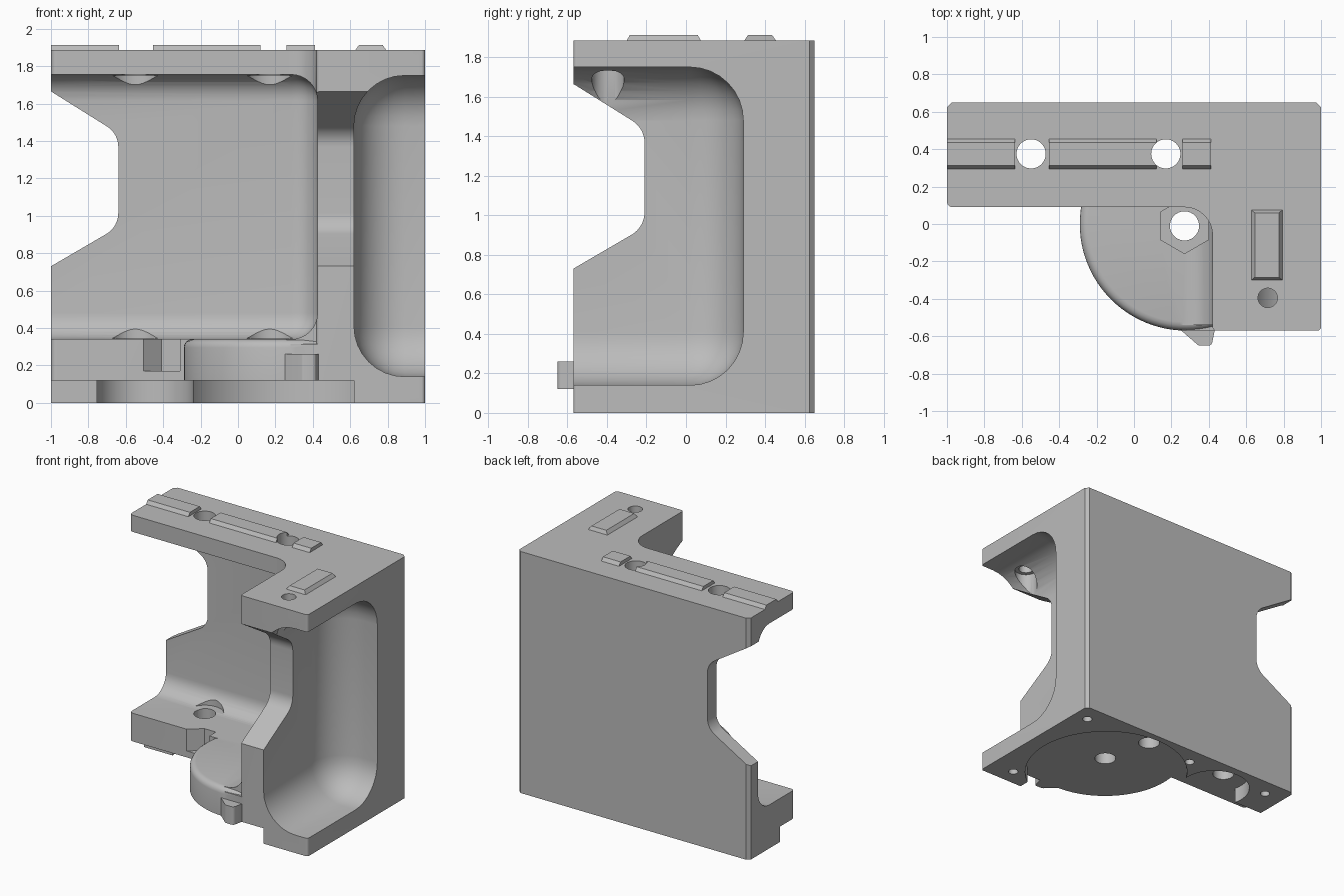
import bpy, bmesh, math
from mathutils import Vector, Matrix

if "Cube" in bpy.data.objects:
    bpy.data.objects.remove(bpy.data.objects["Cube"])

grey = bpy.data.materials.new("light_grey_plastic")
grey.use_nodes = True
colour = (0.5, 0.5, 0.5, 1)
grey.diffuse_color = colour
grey.node_tree.nodes["Principled BSDF"].inputs["Base Color"].default_value = colour


def make(name, bm):
    bmesh.ops.recalc_face_normals(bm, faces=bm.faces)
    mesh = bpy.data.meshes.new(name)
    bm.to_mesh(mesh)
    bm.free()
    mesh.materials.append(grey)
    ob = bpy.data.objects.new(name, mesh)
    bpy.context.collection.objects.link(ob)
    return ob


def rounded(corners, steps=8):
    """Outline from (u, v, radius) corners, each rounded by a true arc."""
    out = []
    for i, (u, v, r) in enumerate(corners):
        p = Vector((u, v))
        if not r:
            out.append(p)
            continue
        a = (Vector(corners[i - 1][:2]) - p).normalized()
        b = (Vector(corners[(i + 1) % len(corners)][:2]) - p).normalized()
        half = a.angle(b) / 2
        centre = p + (a + b).normalized() * r / math.sin(half)
        start = p + a * r / math.tan(half) - centre
        end = p + b * r / math.tan(half) - centre
        turn = math.atan2(start.x * end.y - start.y * end.x, start.dot(end))
        for k in range(steps + 1):
            out.append(centre + Matrix.Rotation(turn * k / steps, 2) @ start)
    return out


def prism(name, outline, low, high, axis="z"):
    """Extrude an outline along an axis: z uses (x, y), y uses (x, z), x uses (y, z)."""
    place = {"z": lambda p, h: (p[0], p[1], h),
             "y": lambda p, h: (p[0], h, p[1]),
             "x": lambda p, h: (h, p[0], p[1])}[axis]
    bm = bmesh.new()
    a = [bm.verts.new(place(p, low)) for p in outline]
    b = [bm.verts.new(place(p, high)) for p in outline]
    bm.faces.new(a)
    bm.faces.new(b)
    for i in range(len(a)):
        bm.faces.new((a[i - 1], a[i], b[i], b[i - 1]))
    return make(name, bm)


def cylinder(name, x, y, r, low, high, sides=40, turn=0.0):
    ring = [(x + r * math.cos(turn + math.tau * k / sides),
             y + r * math.sin(turn + math.tau * k / sides)) for k in range(sides)]
    return prism(name, ring, low, high)


def box(name, x, y, z, bevel=0.0):
    bm = bmesh.new()
    bmesh.ops.create_cube(bm, size=1)
    for v in bm.verts:
        v.co = [lim[0] if c < 0 else lim[1] for c, lim in zip(v.co, (x, y, z))]
    if bevel:
        bmesh.ops.bevel(bm, geom=bm.edges[:], offset=bevel, segments=8,
                        profile=0.5, affect="EDGES")
    return make(name, bm)


def combine(body, tool, operation="DIFFERENCE"):
    mod = body.modifiers.new("join", "BOOLEAN")
    mod.operation = operation
    mod.solver = "EXACT"
    mod.object = tool
    bpy.context.view_layer.objects.active = body
    bpy.ops.object.modifier_apply(modifier=mod.name)
    bpy.data.objects.remove(tool)


TOP, FLOOR, RECESS = 1.885, 0.34, 0.12
CX, CY, R = 0.28, 0.0, 0.57

# L-shaped block
body = prism("bracket_body", rounded([
    (-1, 0.09, 0.03), (0.42, 0.09, 0.15), (0.42, -0.57, 0.02), (1, -0.57, 0.02),
    (1, 0.625, 0), (0.975, 0.65, 0), (-0.975, 0.65, 0), (-1, 0.625, 0)]), 0, TOP)

# Round foot disc with softened upper rim, and stock for the floor fillet
disc = cylinder("foot_disc", CX, CY, R, 0.06, FLOOR, 96)
bm = bmesh.new()
bm.from_mesh(disc.data)
rim = [e for e in bm.edges if all(v.co.z > FLOOR - 0.01 for v in e.verts)]
bmesh.ops.bevel(bm, geom=rim, offset=0.045, segments=4, profile=0.5, affect="EDGES")
bm.to_mesh(disc.data)
bm.free()
combine(disc, box("trim", (0.6, 2), (-1, 1), (0, 1)))
combine(disc, box("trim", (-1, 2), (0.3, 1), (0, 1)))
combine(body, disc, "UNION")
combine(body, box("corner_stock", (CX, 0.5), (-0.569, 0.12), (0.1, 0.315)), "UNION")
combine(body, box("fillet_stock", (0.26, 0.5), (-0.54, 0.15), (0.3, 0.52)), "UNION")

# Main cavity and side pocket
combine(body, box("cavity", (-3, 0.425), (-3, 0.54), (FLOOR, 1.755), 0.14))
combine(body, box("pocket", (0.62, 3), (-3, 0.29), (0.14, 1.75), 0.27))


# Flared window in each wall
def window(edge, waist):
    return rounded([(edge - 0.4, 1.665, 0), (edge, 1.665, 0.03), (waist, 1.44, 0.13),
                    (waist, 0.94, 0.13), (edge, 0.73, 0.03), (edge - 0.4, 0.73, 0)])


combine(body, prism("back_window", window(-1, -0.64), 0.3, 1, "y"))
combine(body, prism("side_window", window(-0.57, -0.21), 0.3, 1.3, "x"))

# Underside recesses around the disc and the left hole
combine(body, cylinder("disc_recess", CX - 0.01, CY, 0.6, -0.2, RECESS, 96))
combine(body, box("front_recess", (-0.3, 0.62), (-1, -0.4), (-0.3, RECESS)))
combine(body, cylinder("hole_recess", -0.5, 0.33, 0.26, -0.25, RECESS, 64))
combine(body, box("strip_recess", (-2, -0.25), (-1, 0.27), (-0.35, RECESS)))

# Through holes, screw clearances and nut seat
for x, y in ((-0.55, 0.375), (0.17, 0.375)):
    combine(body, cylinder("hole", x, y, 0.078, -1, 3))
    combine(body, cylinder("clearance", x, y, 0.135, FLOOR + 0.004, 1.751))
combine(body, cylinder("shaft_hole", 0.27, -0.01, 0.078, -1, 1))
combine(body, cylinder("nut_seat", 0.27, -0.01, 0.148, 0.24, 0.6, 6, math.pi / 6))
combine(body, cylinder("side_hole", 0.715, -0.395, 0.052, 1.6, 3))
combine(body, cylinder("side_clearance", 0.715, -0.395, 0.082, 1.45, 1.745))
for x, y in ((-0.84, 0.51), (-0.11, 0.51), (0.88, 0.51), (0.8, -0.44)):
    combine(body, cylinder("screw_hole", x, y, 0.035, -1, 0.1))

# Matching slot in the left strip
combine(body, prism("slot", [(-0.53, 0.07), (-0.41, 0.17), (-0.31, 0.17), (-0.31, 0.07)],
                    0.17, 0.5))

# Locating tab on the front
tab = prism("front_tab", rounded([(0.23, -0.55, 0), (0.345, -0.65, 0.02),
                                  (0.415, -0.65, 0.02), (0.435, -0.55, 0)], 3), RECESS, 0.26)


# Chamfered locating rails on top
def rail(name, x, y, slope_x, slope_y):
    bm = bmesh.new()
    bmesh.ops.create_cube(bm, size=1)
    for v in bm.verts:
        up = v.co.z > 0
        sx, sy = (slope_x, slope_y) if up else (0, 0)
        v.co = (x[0] + sx if v.co.x < 0 else x[1] - sx,
                y[0] + sy if v.co.y < 0 else y[1] - sy,
                1.912 if up else TOP - 0.01)
    return make(name, bm)


parts = [body, tab]
for name, x in (("left", (-1, -0.635)), ("middle", (-0.455, 0.12)), ("right", (0.26, 0.412))):
    parts.append(rail(name + "_rail", x, (0.288, 0.462), 0, 0.026))
combine(parts[3], cylinder("hole", 0.17, 0.375, 0.078, 1, 3))
parts.append(rail("side_rail", (0.62, 0.8), (-0.305, 0.08), 0.026, 0.02))

# Smooth the curved surfaces, keep the edges sharp
for ob in bpy.context.view_layer.objects:
    ob.select_set(ob in parts)
bpy.context.view_layer.objects.active = body
bpy.ops.object.shade_smooth_by_angle(angle=math.radians(30))
